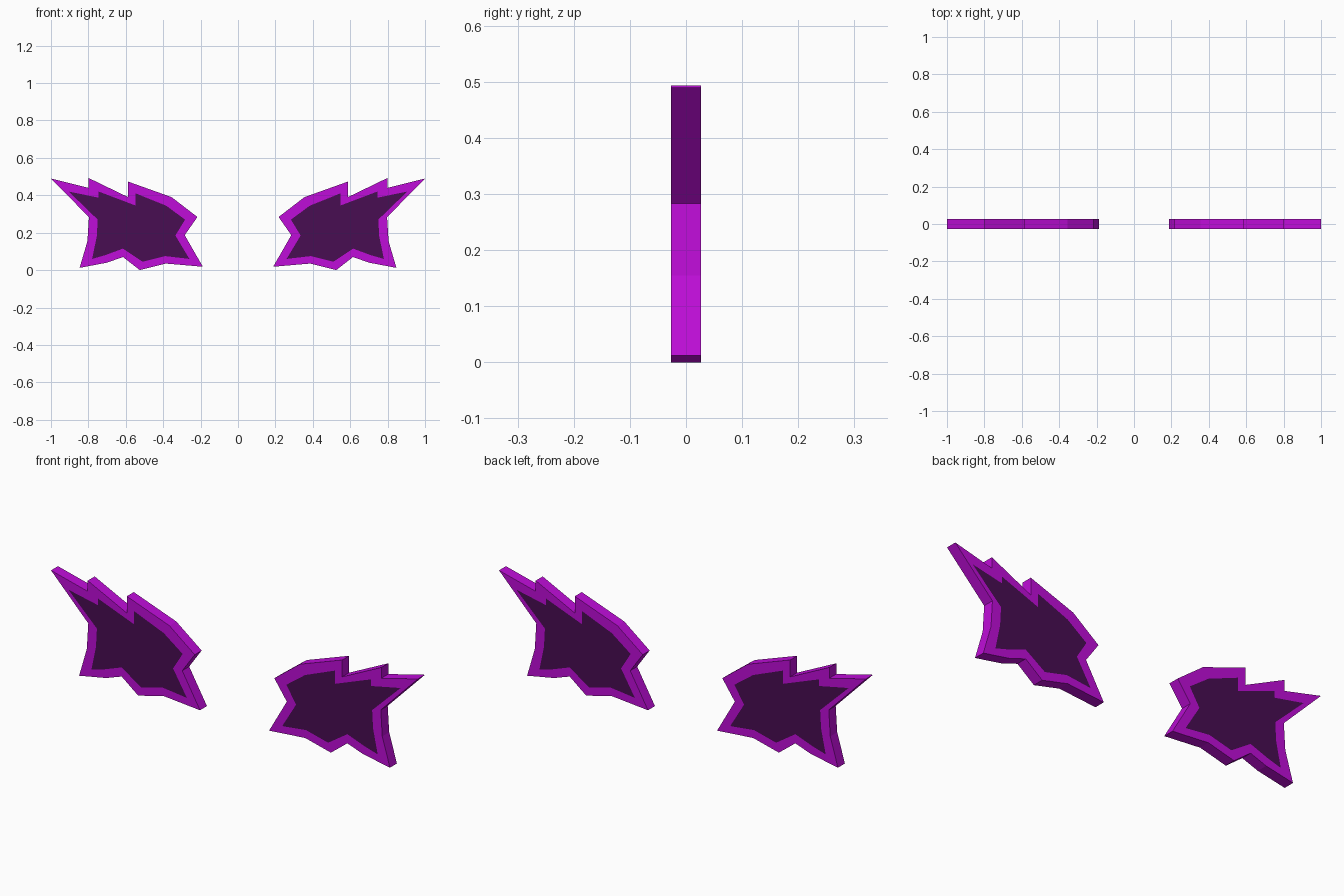
import bpy
import bmesh

default_cube = bpy.data.objects.get("Cube")
if default_cube:
    bpy.data.objects.remove(default_cube, do_unlink=True)

HALF_DEPTH = 0.027

# Wing silhouette and the edge of its dark centre panel, as matching (x, z) points
RIM = [(1, .49), (.8, .44), (.8, .493), (.587, .39), (.587, .473), (.355, .39),
       (.217, .284), (.285, .187), (.188, .018), (.385, .035), (.525, .0),
       (.615, .07), (.7, .04), (.847, .012), (.805, .155), (.797, .283)]
PANEL = [(.905, .42), (.745, .387), (.745, .42), (.547, .345), (.547, .41), (.385, .345),
         (.283, .27), (.335, .185), (.26, .06), (.39, .075), (.51, .045),
         (.615, .115), (.71, .08), (.78, .06), (.755, .18), (.75, .27)]


def make_material(name, colour):
    material = bpy.data.materials.new(name)
    material.use_nodes = True
    material.diffuse_color = colour
    shader = next(n for n in material.node_tree.nodes if n.type == "BSDF_PRINCIPLED")
    shader.inputs["Base Color"].default_value = colour
    return material


bright_purple = make_material("bright purple", (0.52, 0.004, 0.69, 1))
dark_purple = make_material("dark purple", (0.065, 0.004, 0.085, 1))


def add_loop(bm, outline, side, y):
    return [bm.verts.new((side * x, y, z)) for x, z in outline]


def bridge(bm, first, second):
    """Join two matching closed loops with a band of quads."""
    for i in range(len(first)):
        j = (i + 1) % len(first)
        bm.faces.new((first[i], first[j], second[j], second[i]))


def make_wing(name, side):
    bm = bmesh.new()
    front_rim = add_loop(bm, RIM, side, -HALF_DEPTH)
    back_rim = add_loop(bm, RIM, side, HALF_DEPTH)
    bridge(bm, front_rim, back_rim)

    # Flat border and dark centre panel on both broad sides
    for rim, y in ((front_rim, -HALF_DEPTH), (back_rim, HALF_DEPTH)):
        panel = add_loop(bm, PANEL, side, y)
        bridge(bm, rim, panel)
        bm.faces.new(panel).material_index = 1

    bmesh.ops.recalc_face_normals(bm, faces=bm.faces)
    mesh = bpy.data.meshes.new(name)
    bm.to_mesh(mesh)
    bm.free()
    mesh.materials.append(bright_purple)
    mesh.materials.append(dark_purple)
    wing = bpy.data.objects.new(name, mesh)
    bpy.context.scene.collection.objects.link(wing)


make_wing("left_wing", 1)
make_wing("right_wing", -1)
